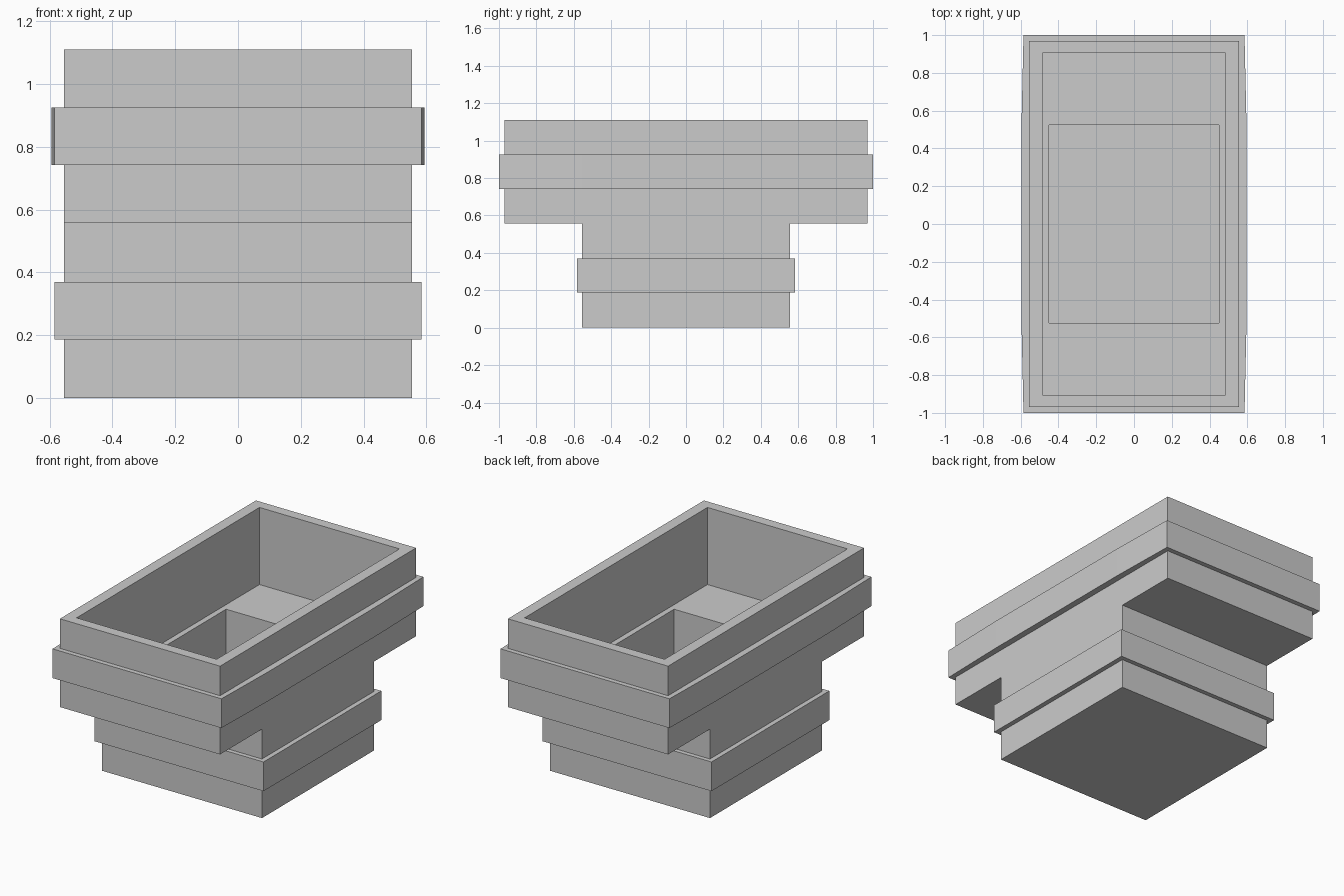
import bpy
import bmesh

cube = bpy.data.objects.get("Cube")
if cube:
    bpy.data.objects.remove(cube, do_unlink=True)

grey = bpy.data.materials.new("plain grey")
grey.use_nodes = True
colour = (0.6, 0.6, 0.6, 1)
grey.diffuse_color = colour
grey.node_tree.nodes["Principled BSDF"].inputs["Base Color"].default_value = colour


def rectangle(hx, hy):
    return [(-hx, -hy), (hx, -hy), (hx, hy), (-hx, hy)]


def bowed(hx, hy, bow_x, bow_y):
    """Rectangle whose long sides bulge out to bow_x between +-bow_y."""
    return [(-hx, -hy), (hx, -hy), (bow_x, -bow_y), (bow_x, bow_y),
            (hx, hy), (-hx, hy), (-bow_x, bow_y), (-bow_x, -bow_y)]


def loft(name, sections, closed):
    """Skin (z, outline) sections; closed joins last to first, else caps both ends."""
    bm = bmesh.new()
    rings = [[bm.verts.new((x, y, z)) for x, y in outline] for z, outline in sections]
    pairs = list(zip(rings, rings[1:]))
    if closed:
        pairs.append((rings[-1], rings[0]))
    else:
        bm.faces.new(rings[0])
        bm.faces.new(rings[-1])
    for a, b in pairs:
        for i in range(len(a)):
            j = (i + 1) % len(a)
            bm.faces.new((a[i], a[j], b[j], b[i]))
    bmesh.ops.recalc_face_normals(bm, faces=bm.faces)
    mesh = bpy.data.meshes.new(name)
    bm.to_mesh(mesh)
    bm.free()
    mesh.materials.append(grey)
    obj = bpy.data.objects.new(name, mesh)
    bpy.context.collection.objects.link(obj)


base_out = rectangle(0.555, 0.555)
base_in = rectangle(0.45, 0.525)
tray_out = rectangle(0.555, 0.97)
tray_in = rectangle(0.485, 0.905)
SEAM, RIM, WALL = 0.557, 1.11, 0.07

# Square basin below
loft("lower_basin", [(0, base_out), (SEAM, base_out),
                     (SEAM, base_in), (WALL, base_in)], False)

# Long open tray above, with an opening in its floor
loft("upper_tray", [(SEAM, tray_out), (RIM, tray_out), (RIM, tray_in),
                    (SEAM + WALL, tray_in), (SEAM + WALL, base_in),
                    (SEAM, base_in)], True)


# Raised bands around each body
def band(name, low, high, outer, inner):
    loft(name, [(low, outer), (high, outer), (high, inner), (low, inner)], True)


band("lower_band", 0.187, 0.37, rectangle(0.585, 0.583), base_out)
band("upper_band", 0.742, 0.925, bowed(0.585, 1.0, 0.595, 0.555),
     bowed(0.555, 0.97, 0.555, 0.555))
